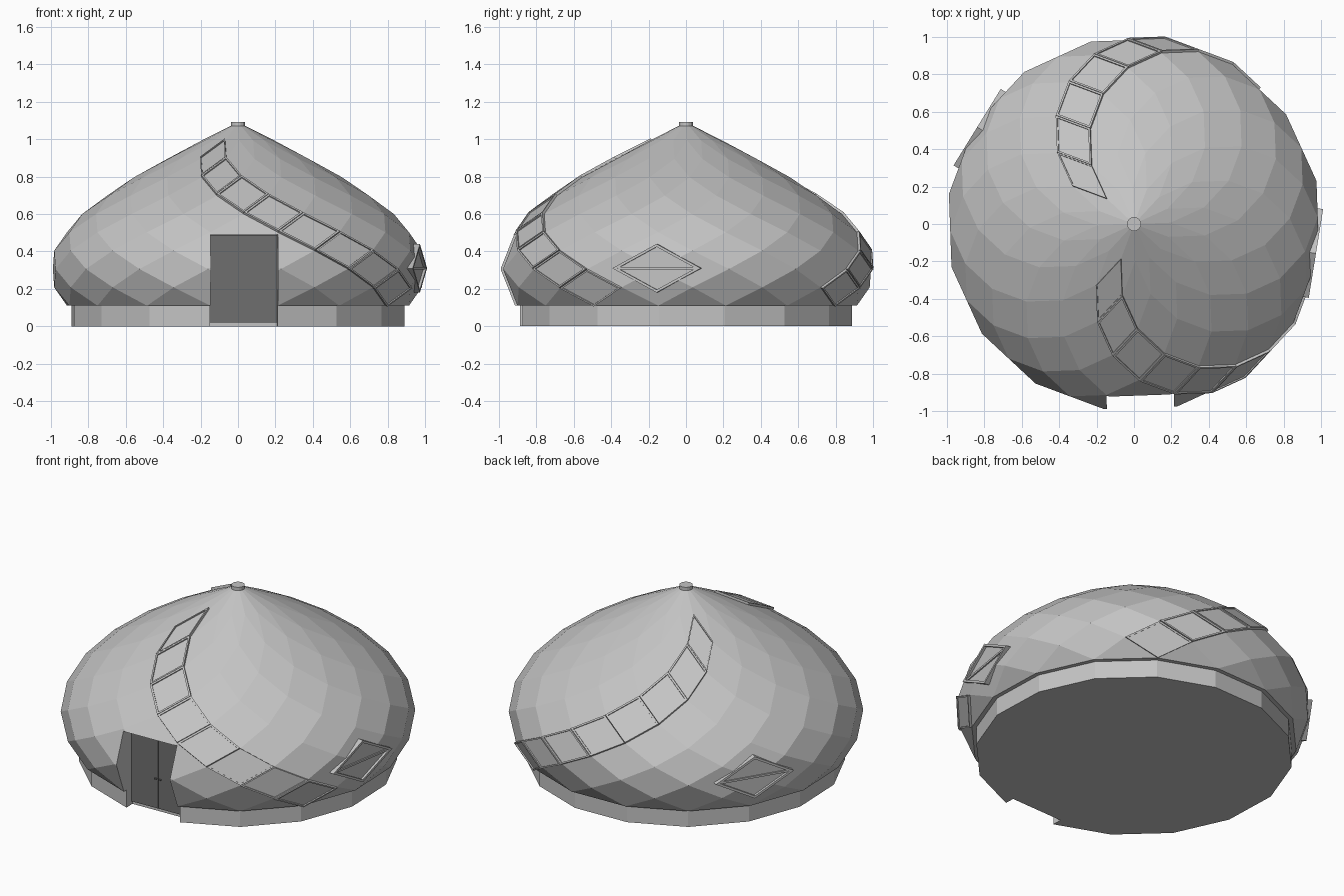
import bpy, bmesh
from math import sin, cos, pi, radians
from mathutils import Vector

cube = bpy.data.objects.get("Cube")
if cube:
    bpy.data.objects.remove(cube)

N = 16            # sides of the dome
RINGS = 10        # rings from apex to base
STEP = 0.098      # height of one ring
APEX = 1.09
PHASE = 13.3      # turn of the lattice, in degrees
BASE_R, BASE_H = 0.90, 0.11


def material(name, value):
    mat = bpy.data.materials.new(name)
    mat.use_nodes = True
    colour = (value, value, value, 1)
    mat.diffuse_color = colour
    mat.node_tree.nodes["Principled BSDF"].inputs["Base Color"].default_value = colour
    return mat


SHELL = material("light grey", 0.55)
DOOR = material("dark grey", 0.16)


def finish(name, bm, mat):
    bmesh.ops.remove_doubles(bm, verts=bm.verts, dist=0.0005)
    bmesh.ops.recalc_face_normals(bm, faces=bm.faces)
    mesh = bpy.data.meshes.new(name)
    bm.to_mesh(mesh)
    bm.free()
    mesh.materials.append(mat)
    obj = bpy.data.objects.new(name, mesh)
    bpy.context.collection.objects.link(obj)
    return obj


def add_face(bm, points):
    return bm.faces.new([bm.verts.new(p) for p in points])


def lattice(k, m):
    """Lattice point on ring k at half-step m."""
    a = radians(PHASE) + m * pi / N
    r = 1.002 * sin(k * pi / N)
    return Vector((r * sin(a), -r * cos(a), APEX - STEP * k))


def rhombus(k, m):
    return [lattice(k - 1, m), lattice(k, m - 1), lattice(k + 1, m), lattice(k, m + 1)]


def place(angle, t, d, z):
    """Point at distance d outwards and t sideways for a heading angle."""
    a = radians(angle)
    return Vector((d * sin(a) + t * cos(a), -d * cos(a) + t * sin(a), z))


def prism(name, front, back, mat):
    bm = bmesh.new()
    add_face(bm, front)
    add_face(bm, back)
    for i in range(len(front)):
        j = (i + 1) % len(front)
        add_face(bm, [front[i], front[j], back[j], back[i]])
    return finish(name, bm, mat)


def box(name, angle, t, d, z, mat):
    quad = [(t[0], z[0]), (t[1], z[0]), (t[1], z[1]), (t[0], z[1])]
    layers = [[place(angle, a, depth, b) for a, b in quad] for depth in d]
    return prism(name, *layers, mat)


def frame(name, corners, out, border, low, high, pane, mat):
    """Raised border round a flat pane, offset along the direction out."""
    mid = sum(corners, Vector()) / len(corners)
    inner = [c.lerp(mid, border) for c in corners]
    bm = bmesh.new()
    count = len(corners)
    levels = [(corners, low), (corners, high), (inner, high), (inner, pane)]
    loops = [[p + out * h for p in pts] for pts, h in levels]
    for a, b in zip(loops, loops[1:]):
        for i in range(count):
            j = (i + 1) % count
            add_face(bm, [a[i], a[j], b[j], b[i]])
    add_face(bm, loops[-1])
    add_face(bm, loops[0])
    return finish(name, bm, mat)


def cut(obj, cutter):
    mod = obj.modifiers.new("cut", "BOOLEAN")
    mod.operation = "DIFFERENCE"
    mod.solver = "EXACT"
    mod.object = cutter
    bpy.context.view_layer.objects.active = obj
    bpy.ops.object.modifier_apply(modifier=mod.name)


# Dome shell of rhombic panels, with a closing row of triangles
bm = bmesh.new()
for k in range(1, RINGS):
    for i in range(N):
        add_face(bm, rhombus(k, 2 * i + (k + 1) % 2))
for i in range(N):
    m = 2 * i + 1
    add_face(bm, [lattice(RINGS - 1, m), lattice(RINGS, m - 1), lattice(RINGS, m + 1)])
add_face(bm, [lattice(RINGS, 2 * i) for i in range(N)])
shell = finish("dome_shell", bm, SHELL)

# Base wall
rim = [[place(PHASE + 360 * i / N, 0, BASE_R, z) for i in range(N)] for z in (0, BASE_H)]
base = prism("base_wall", *rim, SHELL)

# Doorway recess
door_angle = PHASE - 180 / N
cutter = box("doorway_cutter", door_angle, (-0.18, 0.18), (0.82, 1.3), (-0.05, 0.49), SHELL)
cutter.hide_render = True
cut(shell, cutter)
cut(base, cutter)
bpy.data.objects.remove(cutter)

# Double door with handles
for side, name in ((-1, "right"), (1, "left")):
    span = sorted((side * 0.001, side * 0.18))
    box(name + "_door_leaf", door_angle, span, (0.81, 0.83), (0.02, 0.488), DOOR)
    grip = sorted((side * 0.006, side * 0.022))
    box(name + "_door_handle", door_angle, grip, (0.83, 0.838), (0.2, 0.207), DOOR)

# Two spiral bands of skylights
for band, start, turn in (("front", -5, 1), ("back", 21, -1)):
    for k in range(2, RINGS):
        corners = rhombus(k, start + turn * k)
        out = (corners[1] - corners[0]).cross(corners[3] - corners[0]).normalized()
        frame(f"{band}_skylight_{k}", corners, out, 0.1, -0.005, 0.014, 0.007, SHELL)

# Two upright diamond windows with a crossbar
for name, angle in (("left_window", PHASE + 67.5), ("back_window", PHASE + 225)):
    shape = [(0, 0.44), (-0.24, 0.31), (0, 0.18), (0.24, 0.31)]
    near, far = [[place(angle, t, d, z) for t, z in shape] for d in (0.94, 1.2)]
    cutter = prism("window_cutter", near, far, SHELL)
    cutter.hide_render = True
    cut(shell, cutter)
    bpy.data.objects.remove(cutter)
    frame(name, near, place(angle, 0, 1, 0), 0.12, -0.02, 0.045, 0.03, SHELL)
    box(name + "_crossbar", angle, (-0.21, 0.21), (0.96, 0.978), (0.304, 0.316), SHELL)

# Cap at the apex
bpy.ops.mesh.primitive_cylinder_add(vertices=N, radius=0.038, depth=0.022,
                                    location=(0, 0, APEX - 0.009))
cap = bpy.context.object
cap.name = "apex_cap"
cap.data.materials.append(SHELL)
